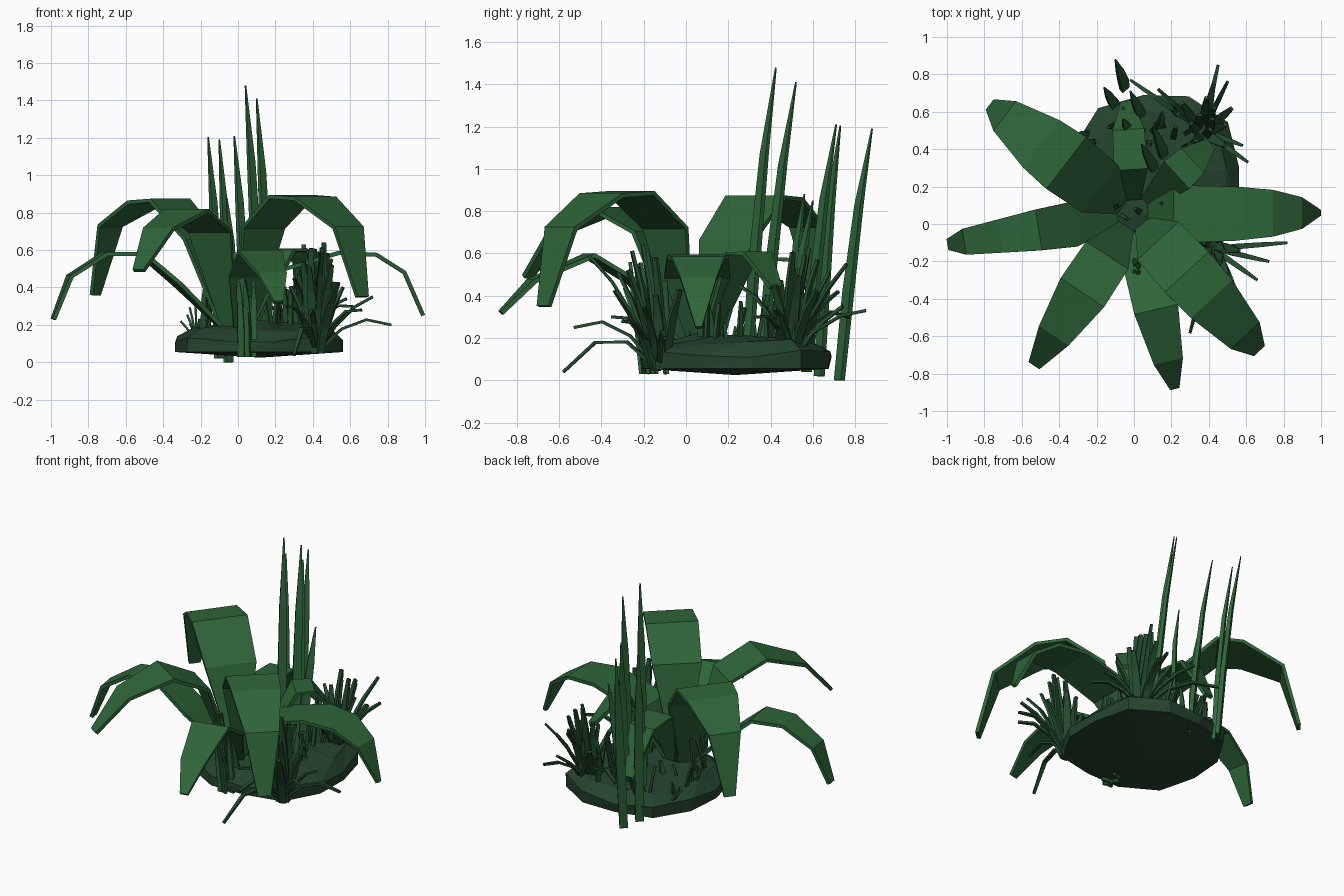
import bpy, bmesh, random
from math import cos, sin, pi
from mathutils import Vector as V

if "Cube" in bpy.data.objects:
    bpy.data.objects.remove(bpy.data.objects["Cube"])

random.seed(4)


def material(name, col):
    m = bpy.data.materials.new(name)
    m.diffuse_color = (*col, 1)
    m.use_nodes = True
    m.node_tree.nodes["Principled BSDF"].inputs["Base Color"].default_value = m.diffuse_color
    return m


LEAF = material("leaf_green", (0.027, 0.13, 0.04))
DARK = material("dark_green", (0.018, 0.075, 0.027))
SOIL = material("moss", (0.018, 0.056, 0.027))


def add_blade(bm, pts, widths, side, thick, taper=False):
    """Flat strip with thickness swept through pts."""
    pts = [V(p) for p in pts]
    side = V(side).normalized()
    rings = []
    for i, (p, w) in enumerate(zip(pts, widths)):
        t = (pts[min(i + 1, len(pts) - 1)] - pts[max(i - 1, 0)]).normalized()
        n = t.cross(side).normalized() * thick / 2
        if taper:
            n *= w / max(widths)
        s = side * w / 2
        rings.append([bm.verts.new(q) for q in (p - s - n, p + s - n, p + s + n, p - s + n)])
    for a, b in zip(rings, rings[1:]):
        for k in range(4):
            bm.faces.new((a[k], a[(k + 1) % 4], b[(k + 1) % 4], b[k]))
    bm.faces.new(rings[0][::-1])
    bm.faces.new(rings[-1])


def finish(bm, name, mat):
    bmesh.ops.recalc_face_normals(bm, faces=bm.faces)
    me = bpy.data.meshes.new(name)
    bm.to_mesh(me)
    bm.free()
    me.materials.append(mat)
    ob = bpy.data.objects.new(name, me)
    bpy.context.collection.objects.link(ob)
    return ob


def grass(bm, base, tip, w, bend=0.45, ctrl_z=None, n=4, thick=0.012, end=0.2):
    """Curved tapering blade from base to tip."""
    a, c = V(base), V(tip)
    b = a.lerp(c, bend)
    b.z = ctrl_z if ctrl_z is not None else a.z + (c.z - a.z) * 0.6
    pts, ws = [], []
    for i in range(n):
        t = i / (n - 1)
        pts.append(a * (1 - t) ** 2 + b * 2 * t * (1 - t) + c * t * t)
        ws.append(w * (0.7, 1.0, 0.85, end)[min(3, int(t * 3 + 0.01))])
    d = c - a
    add_blade(bm, pts, ws, (-d.y, d.x, 0.0001), thick)


# Large arching leaves: tip direction, (radius, height, width) stations
leaves = {
    "back_left": ((-0.76, 0.58), [(0.05, 0.1, 0.06), (0.24, 0.66, 0.32), (0.46, 0.865, 0.35),
                                  (0.62, 0.855, 0.32), (0.86, 0.73, 0.2), (0.96, 0.36, 0.07)]),
    "left": ((-1, -0.16), [(0.05, 0.15, 0.06), (0.33, 0.42, 0.24), (0.52, 0.58, 0.22), (0.72, 0.58, 0.18),
                           (0.91, 0.46, 0.14), (1.0, 0.23, 0.06)]),
    "front_left": ((-0.53, -0.8), [(0.05, 0.1, 0.06), (0.27, 0.7, 0.27), (0.5, 0.81, 0.28),
                                   (0.77, 0.71, 0.19), (0.96, 0.49, 0.07)]),
    "front": ((0.22, -0.94), [(0.05, 0.12, 0.06), (0.3, 0.46, 0.24), (0.52, 0.59, 0.24),
                              (0.8, 0.47, 0.16), (0.95, 0.32, 0.05)]),
    "front_right": ((0.68, -0.74), [(0.05, 0.1, 0.06), (0.2, 0.72, 0.3), (0.42, 0.885, 0.32),
                                    (0.61, 0.875, 0.3), (0.87, 0.72, 0.21), (0.98, 0.35, 0.08)]),
    "right": ((0.99, 0.01), [(0.05, 0.15, 0.06), (0.22, 0.49, 0.31), (0.54, 0.585, 0.29), (0.74, 0.575, 0.25),
                             (0.89, 0.48, 0.17), (0.99, 0.25, 0.03)]),
    "back_right": ((0.4, 0.37), [(0.05, 0.12, 0.06), (0.32, 0.6, 0.2), (0.42, 0.6, 0.18), (0.55, 0.44, 0.07)]),
    "back": ((-0.04, 0.6), [(0.05, 0.12, 0.06), (0.25, 0.58, 0.18), (0.45, 0.57, 0.17), (0.6, 0.3, 0.06)]),
}
for name, (d, st) in leaves.items():
    d = V((d[0], d[1], 0)).normalized()
    bm = bmesh.new()
    add_blade(bm, [V((0, 0.05, z)) + d * r for r, z, w in st], [s[2] for s in st], (-d.y, d.x, 0), 0.022)
    finish(bm, "leaf_" + name, LEAF)

# Low faceted mound, slightly squared outline: rings of (radius, height)
bm = bmesh.new()
N = 12
rings = []
for r, z in ((0.45, 0.055), (0.45, 0.125), (0.37, 0.18), (0.18, 0.205)):
    ring = []
    for i in range(N):
        a = 2 * pi * (i + 0.3) / N
        q = r * (1 + 0.12 * sin(2 * a) ** 2) * random.uniform(0.97, 1.02)
        h = z + (random.uniform(-0.02, 0.02) if z > 0.06 else 0)
        ring.append(bm.verts.new((0.12 + q * cos(a), 0.235 + q * sin(a), h)))
    rings.append(ring)
for a, b in zip(rings, rings[1:]):
    for i in range(N):
        j = (i + 1) % N
        bm.faces.new((a[i], a[j], b[j]))
        bm.faces.new((a[i], b[j], b[i]))
for ring, z in ((rings[0], 0.025), (rings[-1], 0.205)):
    c = bm.verts.new((0.12, 0.235, z))
    for i in range(N):
        bm.faces.new((ring[i], ring[(i + 1) % N], c))
finish(bm, "mound", SOIL)

# Tall pointed reeds at the back
bm = bmesh.new()
for base, tip in (((0.11, 0.29, 0.1), (0.04, 0.425, 1.48)), ((0.16, 0.36, 0.1), (0.10, 0.52, 1.41)),
                  ((0.04, 0.57, 0.04), (-0.02, 0.71, 1.21)), ((-0.10, 0.63, 0.02), (-0.16, 0.73, 1.205)),
                  ((-0.05, 0.725, 0.0), (-0.10, 0.88, 1.19)), ((-0.03, 0.5, 0.1), (-0.06, 0.56, 0.88)),
                  ((0.1, 0.5, 0.1), (0.15, 0.6, 0.85))):
    a, c = V(base), V(tip)
    pts = [a, a.lerp(c, 0.35) + V((0.01, -0.012, 0)), a.lerp(c, 0.7) + V((0.01, -0.015, 0)), c]
    add_blade(bm, pts, (0.05, 0.055, 0.042, 0.008), (0.75, 0.65, 0), 0.028, True)
finish(bm, "tall_reeds", LEAF)

# Front clump of upright blades
bm = bmesh.new()
for i in range(10):
    x, y = random.uniform(-0.02, 0.2), random.uniform(-0.21, -0.08)
    grass(bm, (x, y, 0.03), (x + random.uniform(-0.03, 0.04), y - random.uniform(0.04, 0.12),
                             random.uniform(0.35, 0.56)), 0.036, thick=0.016)
finish(bm, "front_grass", LEAF)

# Short sprouts over the mound
bm = bmesh.new()
for i in range(40):
    x, y = random.uniform(-0.2, 0.38), random.uniform(0.05, 0.6)
    grass(bm, (x, y, 0.14), (x + random.uniform(-0.05, 0.05), y + random.uniform(-0.03, 0.07),
                             random.uniform(0.25, 0.45)), random.uniform(0.022, 0.038), thick=0.016, end=0.4)
for i in range(8):
    y = random.uniform(0.1, 0.5)
    grass(bm, (-0.22, y, 0.1), (-0.23 + random.uniform(-0.1, 0.05), y, random.uniform(0.2, 0.33)), 0.03)
finish(bm, "short_sprouts", DARK)


# Spiky bushes: upright random blades plus chosen drooping ones
def bush(name, base, upright, droop, lean):
    bm = bmesh.new()
    b = V(base)
    for i in range(upright):
        a = 2.4 * i + random.uniform(-0.3, 0.3)
        r = 0.03 + 0.17 * (i / upright)
        h = 0.68 - r * 1.4 + random.uniform(-0.08, 0.02)
        s = b + V((0.03 * cos(a), 0.03 * sin(a), 0))
        grass(bm, s, (b.x + r * cos(a) + lean[0], b.y + r * sin(a) + lean[1], h), 0.05, 0.35,
              thick=0.016, end=0.45)
    for x, y, z, cz in droop:
        grass(bm, b, (x, y, z), 0.03, 0.5, cz, thick=0.014, end=0.5)
    finish(bm, name, DARK)


bush("front_bush", (0.42, -0.13, 0.05), 12,
     [(0.82, -0.1, 0.2, 0.3), (0.72, -0.2, 0.35, 0.3), (0.45, -0.46, 0.59, 0.45), (0.38, -0.53, 0.25, 0.36),
      (0.3, -0.58, 0.04, 0.35), (0.25, -0.35, 0.3, 0.35), (0.66, -0.3, 0.28, 0.32)], (0.01, -0.07))
bush("back_bush", (0.37, 0.5, 0.12), 12,
     [(0.45, 0.85, 0.33, 0.33), (0.61, 0.33, 0.3, 0.35), (-0.02, 0.77, 0.3, 0.4), (0.13, 0.72, 0.42, 0.36),
      (0.5, 0.76, 0.55, 0.4), (0.58, 0.42, 0.34, 0.32), (0.3, 0.25, 0.45, 0.4)], (0.02, 0.06))
